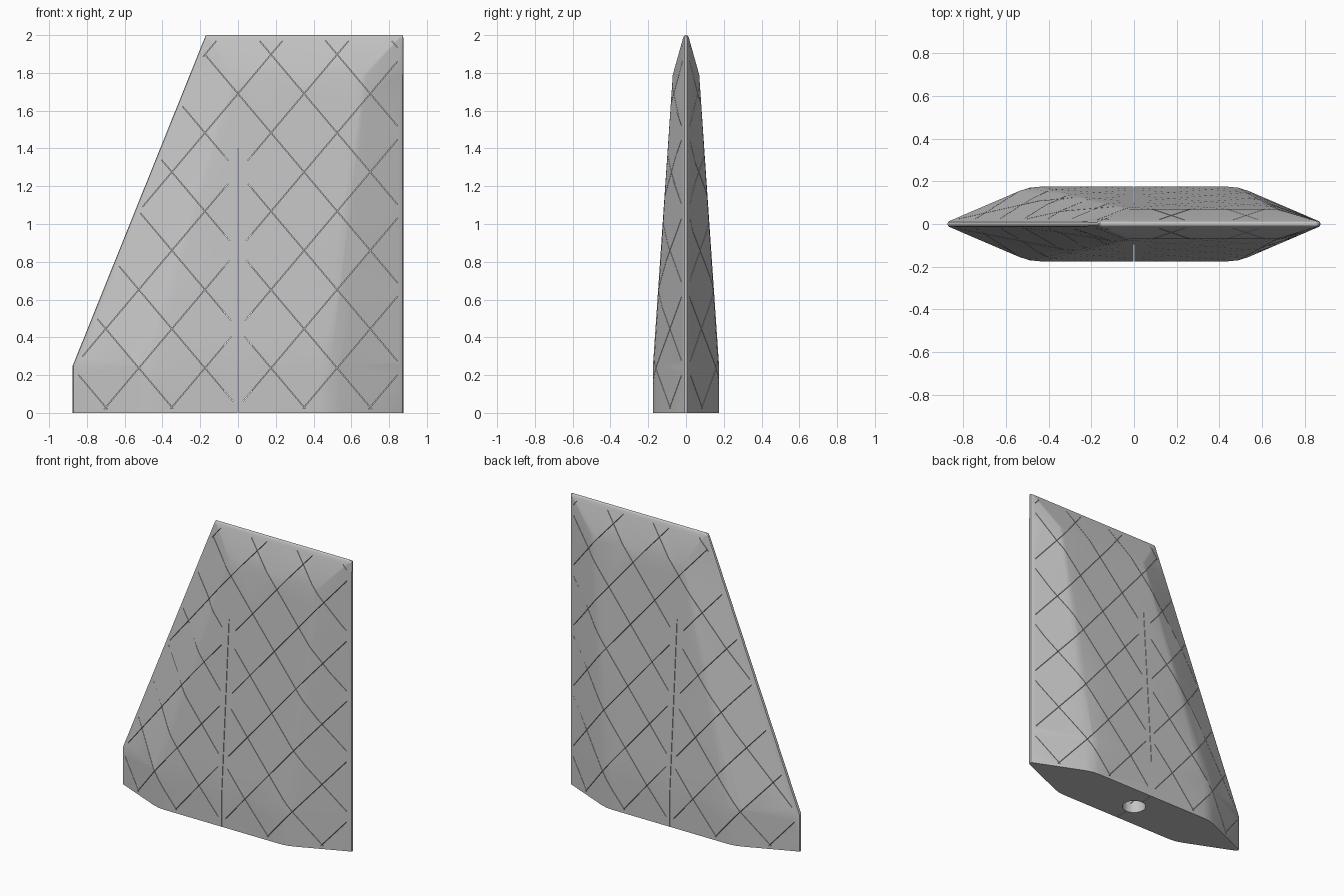
import bpy, bmesh, math
from mathutils import Matrix, Vector

if "Cube" in bpy.data.objects:
    bpy.data.objects.remove(bpy.data.objects["Cube"])

grey = bpy.data.materials.new("light_grey")
grey.diffuse_color = (0.55, 0.55, 0.55, 1)
grey.use_nodes = True
grey.node_tree.nodes["Principled BSDF"].inputs["Base Color"].default_value = grey.diffuse_color


def half_side(xe, xf, t, e, r):
    """Section points from the thin rounded edge to the thick flat."""
    tip, corner = Vector((xe, e)), Vector((xf, t))
    s = 1 if xe > xf else -1
    tip.x -= s * e * 0.7
    a = corner + (tip - corner).normalized() * r
    b = corner - Vector((s * r, 0))
    mid = a * 0.25 + corner * 0.5 + b * 0.25
    return [Vector((xe, 0)), Vector((xe - s * e * 0.2, e * 0.65)), tip, a, mid, b]


def section(xl, xr, fl, fr, t, e, r):
    back = half_side(xr, fr, t, e, r) + half_side(xl, fl, t, e, r)[::-1]
    return back + [Vector((p.x, -p.y)) for p in back[-2:0:-1]]


# Fin body: lofted hexagonal sections with a swept leading edge
rings = [
    (0.000, -0.875, 0.875, -0.49, 0.49, 0.175, 0.014, 0.05),
    (0.250, -0.875, 0.875, -0.49, 0.49, 0.175, 0.014, 0.05),
    (1.790, -0.255, 0.875, -0.02, 0.67, 0.070, 0.014, 0.012),
    (1.986, -0.176, 0.875, -0.155, 0.855, 0.015, 0.011, 0.002),
    (1.996, -0.172, 0.874, -0.155, 0.855, 0.010, 0.007, 0.002),
    (2.000, -0.170, 0.871, -0.155, 0.855, 0.004, 0.003, 0.001),
]
bm = bmesh.new()
loops = [[bm.verts.new((p.x, p.y, z)) for p in section(*args)] for z, *args in rings]
for lo, hi in zip(loops, loops[1:]):
    n = len(lo)
    for i in range(n):
        j = (i + 1) % n
        bm.faces.new((lo[i], lo[j], hi[j], hi[i]))
bm.faces.new(loops[0][::-1])
bm.faces.new(loops[-1])
bmesh.ops.recalc_face_normals(bm, faces=bm.faces)
mesh = bpy.data.meshes.new("fin")
bm.to_mesh(mesh)
bm.free()
mesh.materials.append(grey)
fin = bpy.data.objects.new("fin", mesh)
bpy.context.collection.objects.link(fin)

# Cutter: rod socket plus thin slits on both sides
cut = bmesh.new()
WIDTH = 0.003


def slit(x0, z0, x1, z1, y0):
    """Thin box along a line in the xz plane, on front and back."""
    length = math.hypot(x1 - x0, z1 - z0)
    if length < 0.03:
        return
    turn = Matrix.Rotation(-math.atan2(z1 - z0, x1 - x0), 4, 'Y')
    for s in (-1, 1):
        place = Matrix.Translation(((x0 + x1) / 2, s * (y0 + 0.3) / 2, (z0 + z1) / 2))
        size = Matrix.Diagonal((length, 0.3 - y0, WIDTH, 1))
        bmesh.ops.create_cube(cut, size=1, matrix=place @ turn @ size)


bmesh.ops.create_cone(cut, cap_ends=True, segments=32, radius1=0.075, radius2=0.075,
                      depth=1.5, matrix=Matrix.Translation((0, 0, 0.65)))
slit(0, -0.05, 0, 1.4, 0.03)

# Diagonal lattice, kept inside the outline and clear of the socket
PITCH, SLOPE = 0.415, 0.415 / 0.35


def inside(x, z):
    lead = -0.875 + max(0, z - 0.25) * 0.705 / 1.75
    clear = z > 1.42 or abs(x) > 0.025 + 0.02 * z
    return lead + 0.03 < x < 0.845 and 0.02 < z < 1.97 and clear


for side in (-1, 1):
    for k in range(-4, 9):
        start = None
        for i in range(-220, 221):
            x = i * 0.004
            z = 0.03 + k * PITCH + side * SLOPE * x
            if inside(x, z):
                if start is None:
                    start = (x, z)
                last = (x, z)
            elif start:
                slit(*start, *last, 0.0065 + side * 0.0005)
                start = None

cut_mesh = bpy.data.meshes.new("slit_cutter")
cut.to_mesh(cut_mesh)
cut.free()
cut_mesh.materials.append(grey)
cutter = bpy.data.objects.new("slit_cutter", cut_mesh)
bpy.context.collection.objects.link(cutter)
cutter.hide_render = True

# Cut the slits, then smooth the soft edges
mod = fin.modifiers.new("slits", 'BOOLEAN')
mod.operation = 'DIFFERENCE'
mod.solver = 'EXACT'
mod.use_self = True
mod.object = cutter
bpy.context.view_layer.objects.active = fin
fin.select_set(True)
bpy.ops.object.modifier_apply(modifier=mod.name)
bpy.data.objects.remove(cutter)
bpy.ops.object.shade_smooth_by_angle(angle=math.radians(15))
